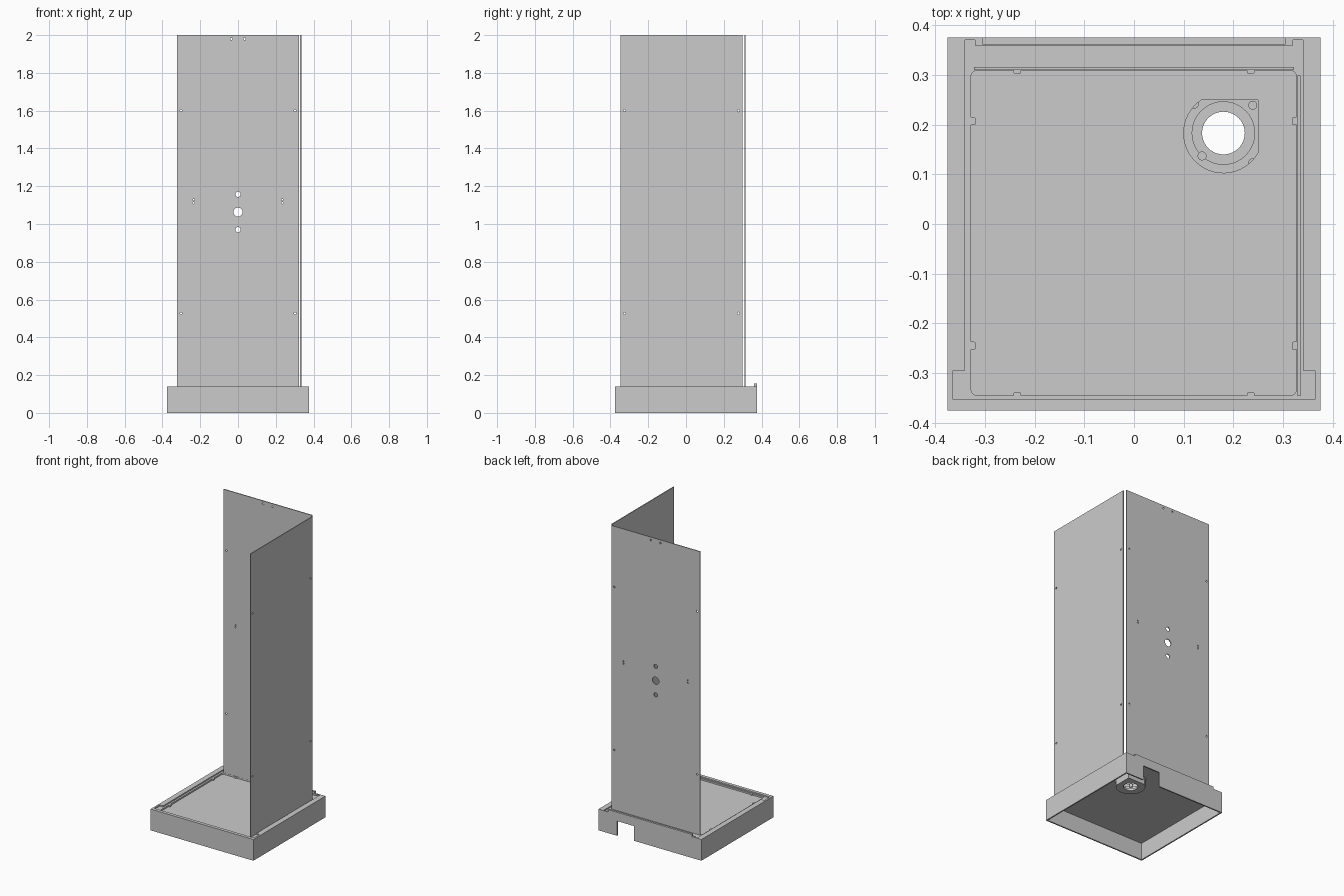
import bpy, bmesh, math
from mathutils import Matrix, Vector

if "Cube" in bpy.data.objects:
    bpy.data.objects.remove(bpy.data.objects["Cube"])


def finish(name, bm):
    bmesh.ops.recalc_face_normals(bm, faces=bm.faces)
    me = bpy.data.meshes.new(name)
    bm.to_mesh(me)
    bm.free()
    ob = bpy.data.objects.new(name, me)
    bpy.context.collection.objects.link(ob)
    return ob


def prism(name, pts, z0, z1):
    """Extrude an xy outline from z0 to z1."""
    bm = bmesh.new()
    f = bm.faces.new([bm.verts.new((x, y, z0)) for x, y in pts])
    top = bmesh.ops.extrude_face_region(bm, geom=[f])["geom"]
    bmesh.ops.translate(bm, vec=(0, 0, z1 - z0),
                        verts=[g for g in top if isinstance(g, bmesh.types.BMVert)])
    return finish(name, bm)


def rect(x0, x1, y0, y1):
    return [(x0, y0), (x1, y0), (x1, y1), (x0, y1)]


def round_rect(x0, x1, y0, y1, r, n=5):
    out = []
    for cx, cy, a in ((x1 - r, y1 - r, 0), (x0 + r, y1 - r, 90),
                      (x0 + r, y0 + r, 180), (x1 - r, y0 + r, 270)):
        for i in range(n + 1):
            t = math.radians(a + 90 * i / n)
            out.append((cx + r * math.cos(t), cy + r * math.sin(t)))
    return out


def circle(cx, cy, r, n=40):
    return [(cx + r * math.cos(2 * math.pi * i / n),
             cy + r * math.sin(2 * math.pi * i / n)) for i in range(n)]


def combine(ob, other, op):
    m = ob.modifiers.new("boolean", 'BOOLEAN')
    m.operation, m.solver, m.object = op, 'EXACT', other
    bpy.context.view_layer.objects.active = ob
    bpy.ops.object.modifier_apply(modifier=m.name)
    bpy.data.objects.remove(other)


def cut(ob, pts, z0, z1):
    combine(ob, prism("cutter", pts, z0, z1), 'DIFFERENCE')


def add(ob, pts, z0, z1):
    combine(ob, prism("addition", pts, z0, z1), 'UNION')


DX, DY = 0.18, 0.183  # drain centre


def drain_outline(grow=0.0):
    """Round pocket on two sides, square corner at the back right."""
    e = 0.25 + grow
    r = 0.08 + grow
    a0 = math.pi - math.asin((e - DY) / r)
    a1 = 2 * math.pi - math.acos((e - DX) / r)
    arc = [(DX + r * math.cos(a0 + (a1 - a0) * i / 28),
            DY + r * math.sin(a0 + (a1 - a0) * i / 28)) for i in range(29)]
    return arc + [(e, e)]


# Tray: hollow shell with a raised rim
tray = prism("shower_tray", rect(-.375, .375, -.375, .375), 0, .14)
cut(tray, rect(-.366, .366, -.366, .366), -.05, .112)
# Stepped ledge that seats the panels
cut(tray, [(-.364, -.353), (.364, -.353), (.364, -.295), (.34, -.295), (.34, .37),
           (.32, .37), (.32, .359), (-.32, .359), (-.32, .37), (-.34, .37),
           (-.34, -.295), (-.364, -.295)], .132, .2)
# Standing floor
cut(tray, round_rect(-.328, .327, -.345, .309, .012), .122, .2)
# Drain cup under the floor, pocket, seat ring and outlet
add(tray, drain_outline(.008), .058, .117)
cut(tray, drain_outline(), .095, .2)
cut(tray, circle(DX, DY, .063), .07, .2)
cut(tray, circle(DX, DY, .043), 0, .2)
# Pipe opening in the back wall
cut(tray, rect(.115, .24, .34, .4), -.05, .097)
# Upstand along the back edge
add(tray, rect(-.305, .305, .361, .375), .13, .155)

# Locating tabs around the floor edge
tabs = [(s, y, .006, .008) for s in (-.325, .324) for y in (.207, -.245)]
tabs += [(x, y, .008, .004) for x in (-.235, .235) for y in (-.343, .307)]
for x, y, w, h in tabs:
    prism("floor_tab", round_rect(x - w, x + w, y - h, y + h, .003, 3), .12, .132)

# Lugs in the drain pocket
for x, y in ((.121, .241), (.239, .239), (.137, .137), (.239, .123)):
    prism("drain_lug", circle(x, y, .009, 16), .09, .112)


def panel(name, width, holes, base, matrix):
    """Upright sheet, local x = width and y = thickness, with drilled holes."""
    t = .006
    ob = prism(name, rect(-width / 2, width / 2, -t / 2, t / 2), base, 2)
    bm = bmesh.new()
    for x, z, r in holes:
        m = Matrix.Translation((x, 0, z)) @ Matrix.Rotation(math.pi / 2, 4, 'X')
        bmesh.ops.create_cone(bm, cap_ends=True, segments=32 if r > .01 else 12,
                              radius1=r, radius2=r, depth=.05, matrix=m)
    combine(ob, finish("hole_cutter", bm), 'DIFFERENCE')
    ob.data.transform(matrix)
    return ob


# Back panel with mixer holes
corner = [(s * .302, z, .006) for s in (-1, 1) for z in (.527, 1.6)]
mixer = [(0, 1.063, .024), (0, 1.157, .014), (0, .97, .014)]
fixings = [(s * .235, z, .005) for s in (-1, 1) for z in (1.112, 1.128)]
top_holes = [(s * .035, 1.98, .006) for s in (-1, 1)]
panel("back_panel", .644, corner + mixer + fixings + top_holes, .132,
      Matrix.Translation((0, .313, 0)))
# Side panel
panel("right_panel", .645, corner, .132,
      Matrix.Translation((.332, -.0235, 0)) @ Matrix.Rotation(math.pi / 2, 4, 'Z'))

# Smooth the curved walls, keep the edges sharp
for ob in bpy.data.objects:
    ob.select_set(True)
bpy.context.view_layer.objects.active = tray
bpy.ops.object.shade_smooth_by_angle(angle=math.radians(30))
